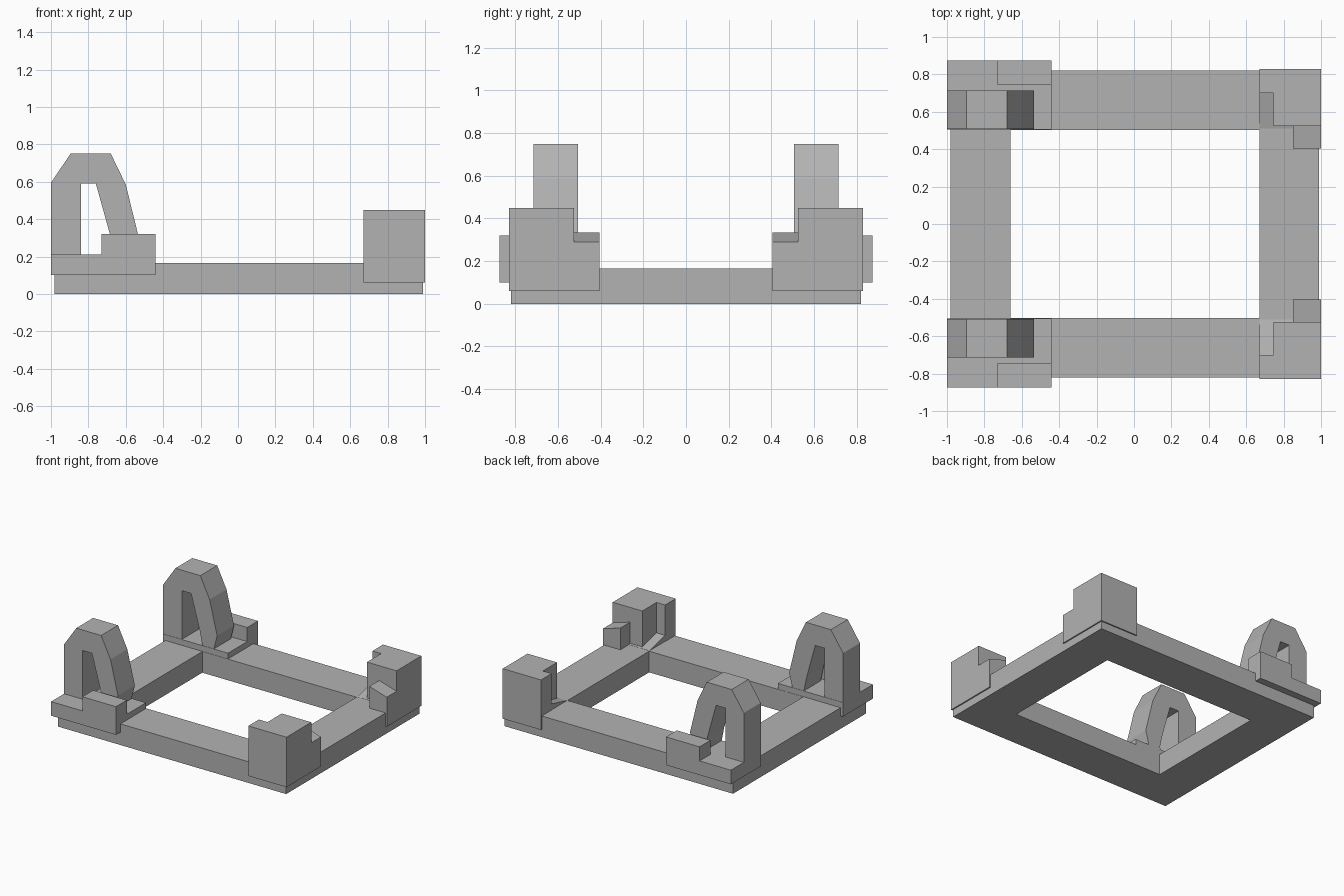
import bpy
import bmesh
from mathutils import Vector

cube = bpy.data.objects.get("Cube")
if cube:
    bpy.data.objects.remove(cube, do_unlink=True)

grey = bpy.data.materials.new("mid_grey")
grey.use_nodes = True
colour = (0.45, 0.45, 0.45, 1)
grey.diffuse_color = colour
grey.node_tree.nodes["Principled BSDF"].inputs["Base Color"].default_value = colour

# How a 2D profile (a, b) at depth d maps into space
PLACE = {
    "x": lambda a, b, d: (d, a, b),
    "y": lambda a, b, d: (a, d, b),
    "z": lambda a, b, d: (a, b, d),
}


def prism(name, profile, axis, low, high, mirror=True):
    """Extrude a closed profile along an axis, optionally mirrored across y."""
    bm = bmesh.new()
    place = PLACE[axis]
    face = bm.faces.new([bm.verts.new(place(a, b, low)) for a, b in profile])
    result = bmesh.ops.extrude_face_region(bm, geom=[face], use_keep_orig=True)
    moved = [v for v in result["geom"] if isinstance(v, bmesh.types.BMVert)]
    bmesh.ops.translate(bm, verts=moved, vec=Vector(place(0, 0, high - low)))
    bmesh.ops.recalc_face_normals(bm, faces=bm.faces)
    mesh = bpy.data.meshes.new(name)
    bm.to_mesh(mesh)
    bm.free()
    mesh.materials.append(grey)
    obj = bpy.data.objects.new(name, mesh)
    bpy.context.collection.objects.link(obj)
    if mirror:
        mod = obj.modifiers.new("mirror", "MIRROR")
        mod.use_axis = (False, True, False)
        mod.use_mirror_merge = False
    return obj


def rect(a0, a1, b0, b1):
    return [(a0, b0), (a1, b0), (a1, b1), (a0, b1)]


# Rectangular base frame with an open middle
frame = prism("base_frame", rect(-0.98, 0.99, -0.82, 0.82), "z", 0, 0.165, mirror=False)
bm = bmesh.new()
bm.from_mesh(frame.data)
caps = [f for f in bm.faces if abs(f.normal.z) > 0.9]
rims = []
for cap in caps:
    z = cap.verts[0].co.z
    outer = sorted(cap.verts, key=lambda v: (v.co.x, v.co.y * v.co.x))
    inner = {v: bm.verts.new((0.67 if v.co.x > 0 else -0.66,
                              0.503 if v.co.y > 0 else -0.503, z)) for v in outer}
    ring = list(cap.verts)
    bm.faces.remove(cap)
    for i, v in enumerate(ring):
        w = ring[(i + 1) % 4]
        bm.faces.new((v, w, inner[w], inner[v]))
    rims.append([inner[v] for v in ring])
lower, upper = rims
for i, v in enumerate(lower):
    w = lower[(i + 1) % 4]
    top = [next(u for u in upper if (u.co.xy - p.co.xy).length < 0.01) for p in (w, v)]
    bm.faces.new((v, w, *top))
bmesh.ops.recalc_face_normals(bm, faces=bm.faces)
bm.to_mesh(frame.data)
bm.free()

# Arch brackets: slab, raised outer lip and leaning arch
prism("bracket_slab", rect(-1, -0.44, 0.505, 0.875), "z", 0.10, 0.21)
prism("bracket_lip", rect(-0.73, -0.44, 0.742, 0.875), "z", 0.10, 0.32)
arch = [
    (-1, 0.2), (-1, 0.595), (-0.895, 0.75), (-0.68, 0.75), (-0.6, 0.585),
    (-0.535, 0.32), (-0.565, 0.2), (-0.66, 0.2), (-0.685, 0.32),
    (-0.76, 0.59), (-0.84, 0.59), (-0.84, 0.2),
]
prism("arch", arch, "y", 0.507, 0.715)

# Corner blocks with a notched inner corner
block = [(0.745, 0.525), (1, 0.525), (1, 0.83), (0.67, 0.83), (0.67, 0.70), (0.745, 0.70)]
prism("corner_block", block, "z", 0.06, 0.45)

# Small step beside each block, its top falling outward
step = [(0.85, 0.06), (1, 0.06), (1, 0.29), (0.85, 0.335)]
prism("corner_step", step, "y", 0.405, 0.53)

# Shallow ramp rising into each notch
prism("notch_ramp", [(0.51, 0.16), (0.71, 0.16), (0.71, 0.215), (0.51, 0.166)], "x", 0.672, 0.85)
